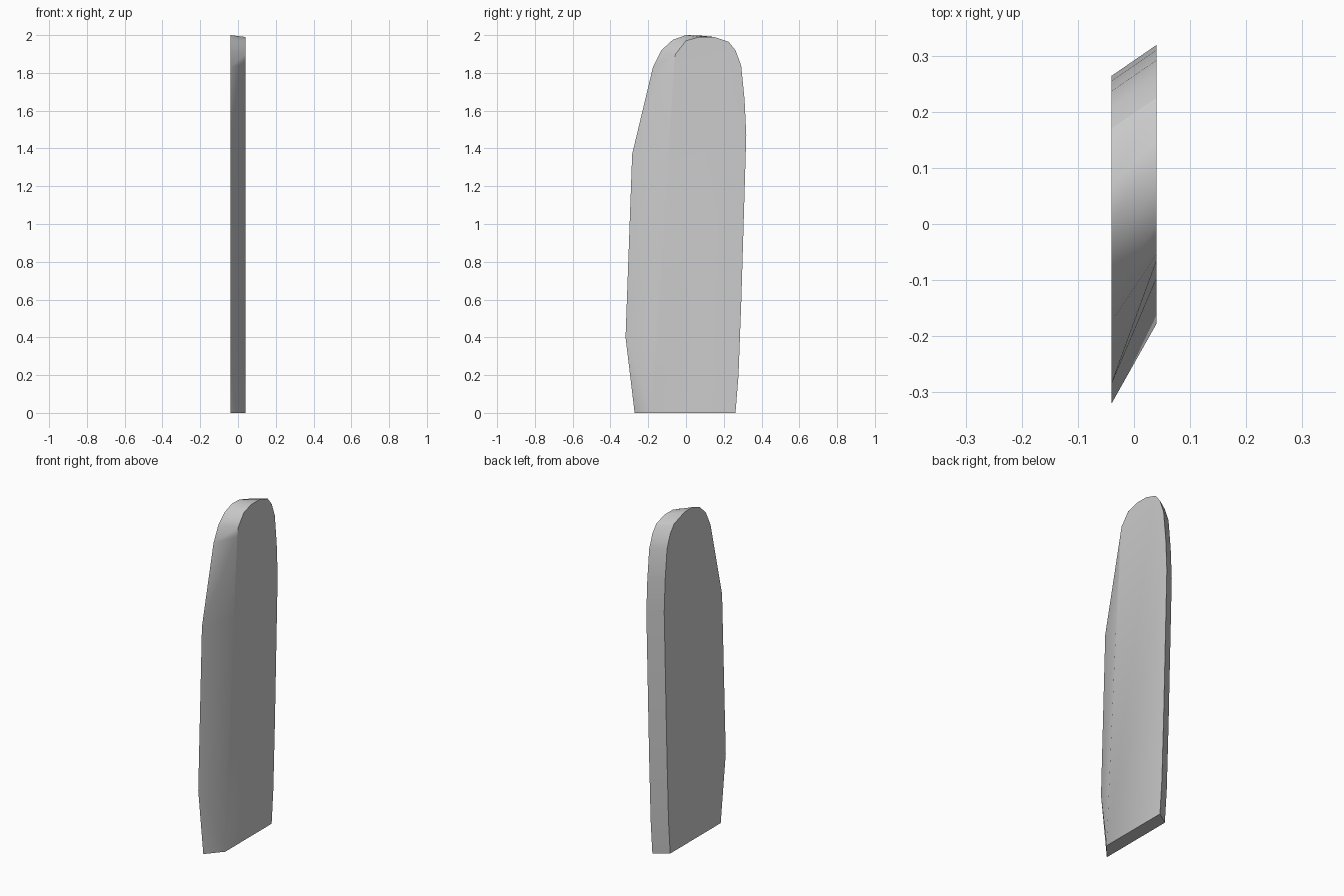
import bpy, bmesh
from math import radians

cube = bpy.data.objects.get("Cube")
if cube:
    bpy.data.objects.remove(cube, do_unlink=True)

HALF = 0.04      # half the panel thickness
SWEEP = 0.055    # forward slant of the rear edge across the thickness

# Paired (y, z) points of the front edge and crown: right face, left face
front_right = [(-.272, 0), (-.32, .4), (-.285, 1.37), (-.175, 1.83),
               (-.13, 1.92), (-.07, 1.975), (0, 2), (.07, 1.998)]
front_left = [(-.178, 0), (-.155, .4), (-.097, 1.37), (-.066, 1.85),
              (-.055, 1.9), (0, 1.97), (.07, 1.99), (.15, 1.99)]

# Rear edge of the left face, from crown to foot; the right face is swept forward
rear_left = [(.225, 1.965), (.262, 1.92), (.292, 1.84), (.31, 1.66),
             (.319, 1.47), (.293, .6), (.278, .2), (.262, 0)]
rear_right = [(y - SWEEP, z) for y, z in rear_left]


def ring(bm, x, points):
    return [bm.verts.new((x, y, z)) for y, z in points]


# Fin panel: two outlines joined by a bevelled rim
bm = bmesh.new()
right = ring(bm, -HALF, front_right + rear_right)
left = ring(bm, HALF, front_left + rear_left)
bm.faces.new(right)
bm.faces.new(left[::-1])
count = len(right)
for i in range(count):
    j = (i + 1) % count
    a, b, c, d = right[i], right[j], left[j], left[i]
    if i == 0:                       # chamfer at the foot
        bm.faces.new((a, b, d))
        bm.faces.new((b, c, d))
    elif i < len(front_right) - 1:   # twisting front bevel
        bm.faces.new((a, b, c))
        bm.faces.new((a, c, d))
    else:
        bm.faces.new((a, b, c, d))
bmesh.ops.recalc_face_normals(bm, faces=bm.faces[:])

mesh = bpy.data.meshes.new("fin_panel")
bm.to_mesh(mesh)
bm.free()
panel = bpy.data.objects.new("fin_panel", mesh)
bpy.context.collection.objects.link(panel)

# Plain grey finish
grey = bpy.data.materials.new("light_grey")
grey.use_nodes = True
grey.diffuse_color = (.6, .6, .6, 1)
grey.node_tree.nodes["Principled BSDF"].inputs["Base Color"].default_value = (.6, .6, .6, 1)
mesh.materials.append(grey)

# Smooth the rim, keep the outline crisp
bpy.ops.object.select_all(action='DESELECT')
panel.select_set(True)
bpy.context.view_layer.objects.active = panel
bpy.ops.object.shade_smooth_by_angle(angle=radians(30))
